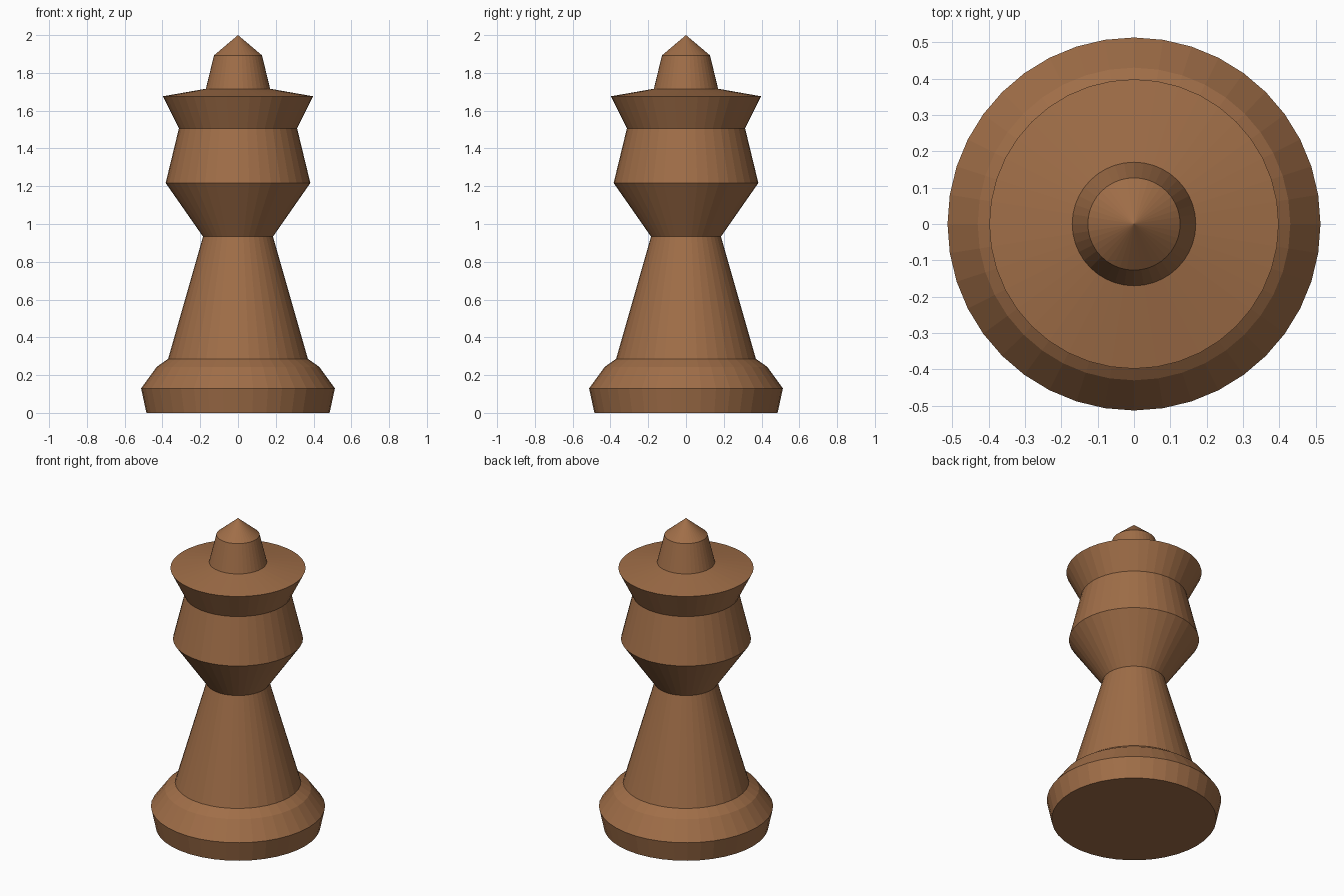
import bpy, bmesh, math

if "Cube" in bpy.data.objects:
    bpy.data.objects.remove(bpy.data.objects["Cube"])

SIDES = 40

wood = bpy.data.materials.new("brown wood")
wood.diffuse_color = (0.35, 0.155, 0.064, 1)
wood.use_nodes = True
wood.node_tree.nodes["Principled BSDF"].inputs["Base Color"].default_value = wood.diffuse_color

# Turned profile (radius, height), from the base up to the pointed tip
profile = [
    (0.485, 0.0), (0.513, 0.13), (0.43, 0.244), (0.37, 0.286),   # foot
    (0.185, 0.933),                                              # stem
    (0.383, 1.217), (0.313, 1.506),                              # head
    (0.398, 1.676), (0.17, 1.716),                               # crown
    (0.127, 1.893),                                              # finial
]

bm = bmesh.new()
rings = []
for r, z in profile:
    rings.append([bm.verts.new((r * math.cos(2 * math.pi * i / SIDES),
                                r * math.sin(2 * math.pi * i / SIDES), z))
                  for i in range(SIDES)])
# Side walls
for a, b in zip(rings, rings[1:]):
    for i in range(SIDES):
        j = (i + 1) % SIDES
        bm.faces.new((a[i], a[j], b[j], b[i]))
# Flat underside and pointed tip
bm.faces.new(rings[0][::-1])
tip = bm.verts.new((0, 0, 2.0))
for i in range(SIDES):
    bm.faces.new((rings[-1][i], rings[-1][(i + 1) % SIDES], tip))

mesh = bpy.data.meshes.new("turned_chess_piece")
bm.to_mesh(mesh)
bm.free()
mesh.materials.append(wood)
obj = bpy.data.objects.new("turned_chess_piece", mesh)
bpy.context.collection.objects.link(obj)
